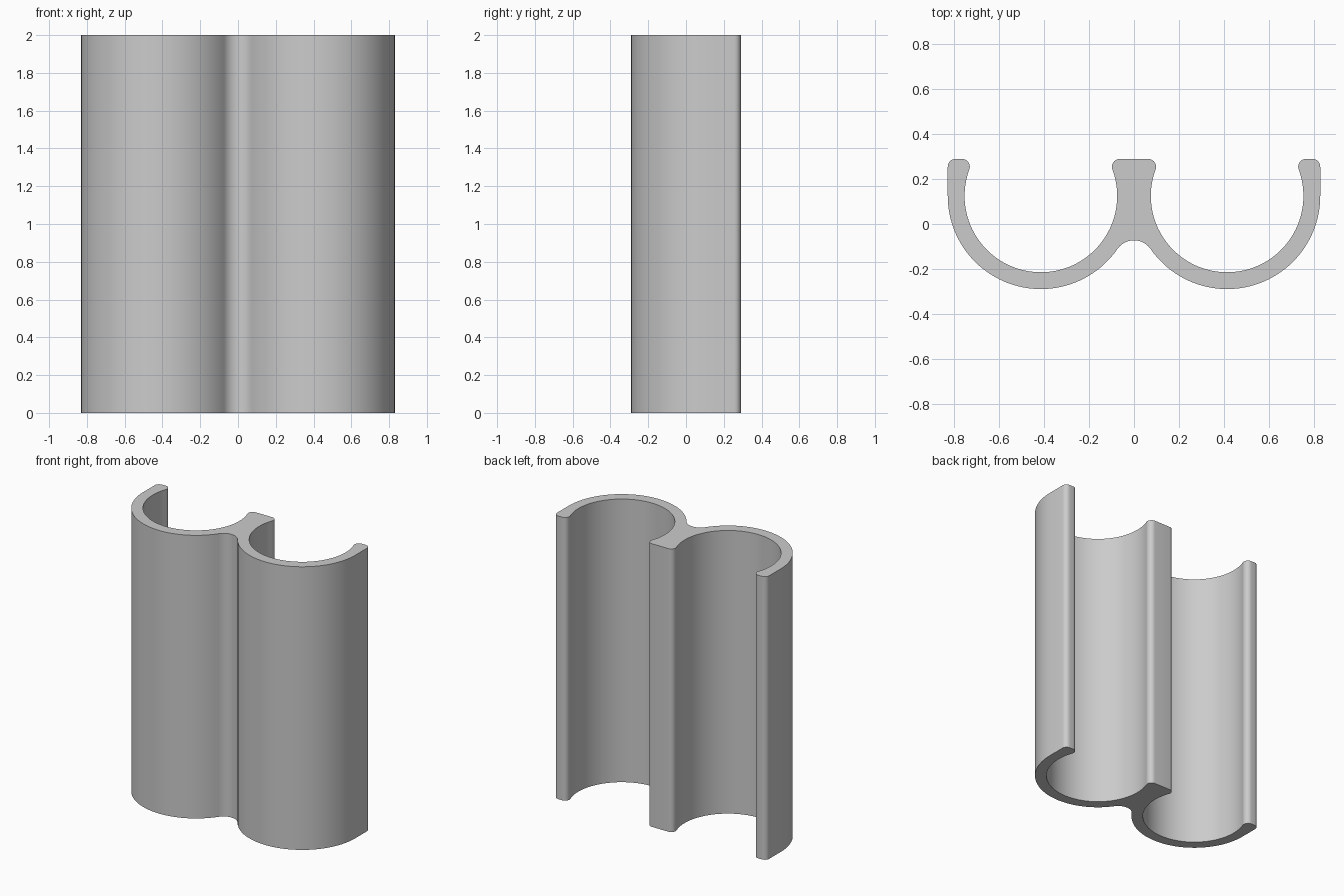
import bpy, bmesh
from math import cos, sin, atan2, hypot, pi, radians
from mathutils import Vector

cube = bpy.data.objects.get("Cube")
if cube:
    bpy.data.objects.remove(cube, do_unlink=True)

HEIGHT = 2.0
BACK = 0.29                           # flat back of the lips
OUTER, INNER = 0.415, 0.34            # channel wall radii
LIP = 0.035                           # rounding of the lips
BLEND = 0.09                          # rounding between the two channels
channel = Vector((OUTER, BACK * 2 - OUTER - 0.04))


def arc(centre, radius, start, end, steps):
    """Points along an arc, angles in radians."""
    angles = [start + (end - start) * i / steps for i in range(steps + 1)]
    return [(centre[0] + radius * cos(a), centre[1] + radius * sin(a)) for a in angles]


# Centres of the tangent roundings
channel.y = OUTER - BACK
lip_y = BACK - LIP
rise = lip_y - channel.y
reach = ((INNER + LIP) ** 2 - rise ** 2) ** 0.5
tilt = atan2(rise, reach)
drop = ((OUTER + BLEND) ** 2 - OUTER ** 2) ** 0.5
blend_angle = atan2(drop, OUTER)
blend_centre = (0, channel.y - drop)

# Half of the cross-section, from the front middle round to the back middle
half = arc(blend_centre, BLEND, pi / 2, blend_angle, 10)
half += arc(channel, OUTER, pi + blend_angle, 2 * pi, 48)
half += arc((2 * OUTER - LIP, lip_y), LIP, 0, pi / 2, 8)
half += arc((channel.x + reach, lip_y), LIP, pi / 2, pi + tilt, 12)
half += arc(channel, INNER, tilt, -pi - tilt, 72)
half += arc((channel.x - reach, lip_y), LIP, -tilt, pi / 2, 12)

# Mirror to the full outline and drop doubled points
outline = []
for p in half + [(-x, y) for x, y in reversed(half)]:
    if not outline or hypot(p[0] - outline[-1][0], p[1] - outline[-1][1]) > 1e-4:
        outline.append(p)
if hypot(outline[0][0] - outline[-1][0], outline[0][1] - outline[-1][1]) < 1e-4:
    outline.pop()

# Extrude the cross-section upward
bm = bmesh.new()
base = bm.faces.new([bm.verts.new((x, y, 0)) for x, y in outline])
top = bmesh.ops.extrude_face_region(bm, geom=[base], use_keep_orig=True)
bmesh.ops.translate(bm, vec=(0, 0, HEIGHT),
                    verts=[g for g in top["geom"] if isinstance(g, bmesh.types.BMVert)])
bmesh.ops.recalc_face_normals(bm, faces=bm.faces)
mesh = bpy.data.meshes.new("double_channel_clip")
bm.to_mesh(mesh)
bm.free()

clip = bpy.data.objects.new("double_channel_clip", mesh)
bpy.context.collection.objects.link(clip)

# Plain grey material
grey = bpy.data.materials.new("light_grey")
grey.use_nodes = True
colour = (0.6, 0.6, 0.6, 1)
grey.diffuse_color = colour
grey.node_tree.nodes["Principled BSDF"].inputs["Base Color"].default_value = colour
mesh.materials.append(grey)

bpy.ops.object.select_all(action="DESELECT")
clip.select_set(True)
bpy.context.view_layer.objects.active = clip
bpy.ops.object.shade_smooth_by_angle(angle=radians(35))
